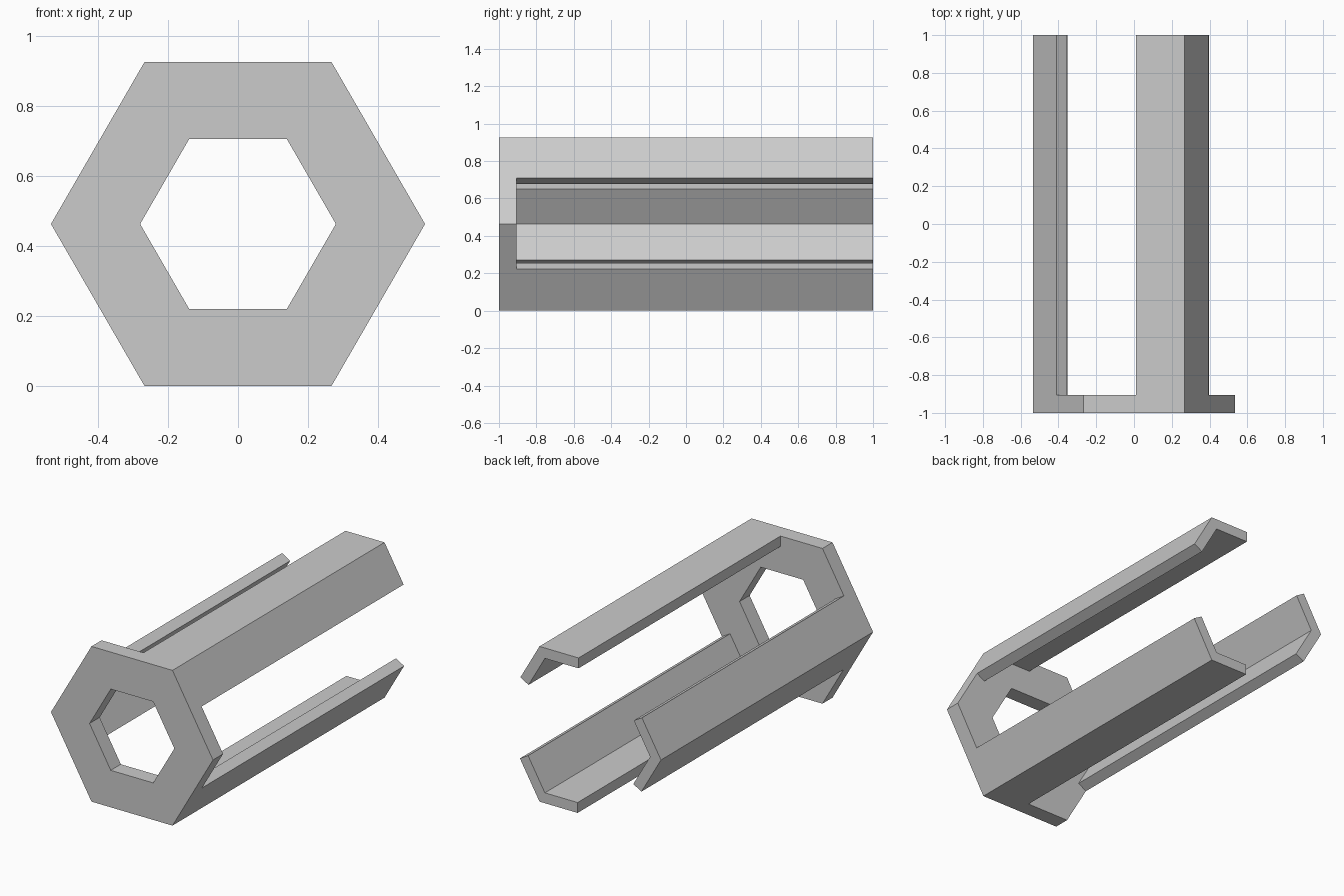
import bpy
import bmesh
from math import radians
from mathutils import Matrix, Vector

cube = bpy.data.objects.get("Cube")
if cube:
    bpy.data.objects.remove(cube, do_unlink=True)

RADIUS, HOLE, CENTRE = 0.535, 0.28, 0.4635
FRONT, PLATE_BACK, BACK = -1.0, -0.905, 1.0
WALL, CCW_LEN, CW_LEN = 0.062, 0.258, 0.252

grey = bpy.data.materials.new("light grey")
grey.use_nodes = True
colour = (0.6, 0.6, 0.6, 1)
grey.diffuse_color = colour
grey.node_tree.nodes["Principled BSDF"].inputs["Base Color"].default_value = colour


def corner(angle, radius=RADIUS):
    """Point on the hexagon, as an (x, z) pair around its centre."""
    return Matrix.Rotation(radians(angle), 2) @ Vector((radius, 0))


def prism(name, quads, y0, y1):
    """Extrude a strip of joined (x, z) quads along y."""
    bm = bmesh.new()
    for quad in quads:
        bm.faces.new([bm.verts.new((p.x, y0, p.y + CENTRE)) for p in quad])
    bmesh.ops.remove_doubles(bm, verts=bm.verts, dist=0.0001)
    grown = bmesh.ops.extrude_face_region(bm, geom=bm.faces[:], use_keep_orig=True)
    new_verts = [g for g in grown["geom"] if isinstance(g, bmesh.types.BMVert)]
    bmesh.ops.translate(bm, verts=new_verts, vec=(0, y1 - y0, 0))
    bmesh.ops.recalc_face_normals(bm, faces=bm.faces)
    mesh = bpy.data.meshes.new(name)
    bm.to_mesh(mesh)
    bm.free()
    mesh.materials.append(grey)
    obj = bpy.data.objects.new(name, mesh)
    bpy.context.collection.objects.link(obj)


# Hexagonal front plate with a hexagonal hole
prism("front_plate",
      [(corner(a), corner(a + 60), corner(a + 60, HOLE), corner(a, HOLE))
       for a in range(0, 360, 60)],
      FRONT, PLATE_BACK)

# Three angled rails, each wrapping every second corner of the hexagon
for name, angle in (("upper_rail", 60), ("side_rail", 180), ("lower_rail", 300)):
    outer = corner(angle)
    inner = corner(angle, RADIUS - WALL / 0.866)
    quads = []
    for step, length in ((60, CCW_LEN), (-60, CW_LEN)):
        along = (corner(angle + step) - outer).normalized()
        inward = -corner(angle + step / 2, WALL)
        end = outer + along * length
        quads.append((outer, end, end + inward, inner))
    quads[1] = quads[1][::-1]
    prism(name, quads, PLATE_BACK, BACK)
